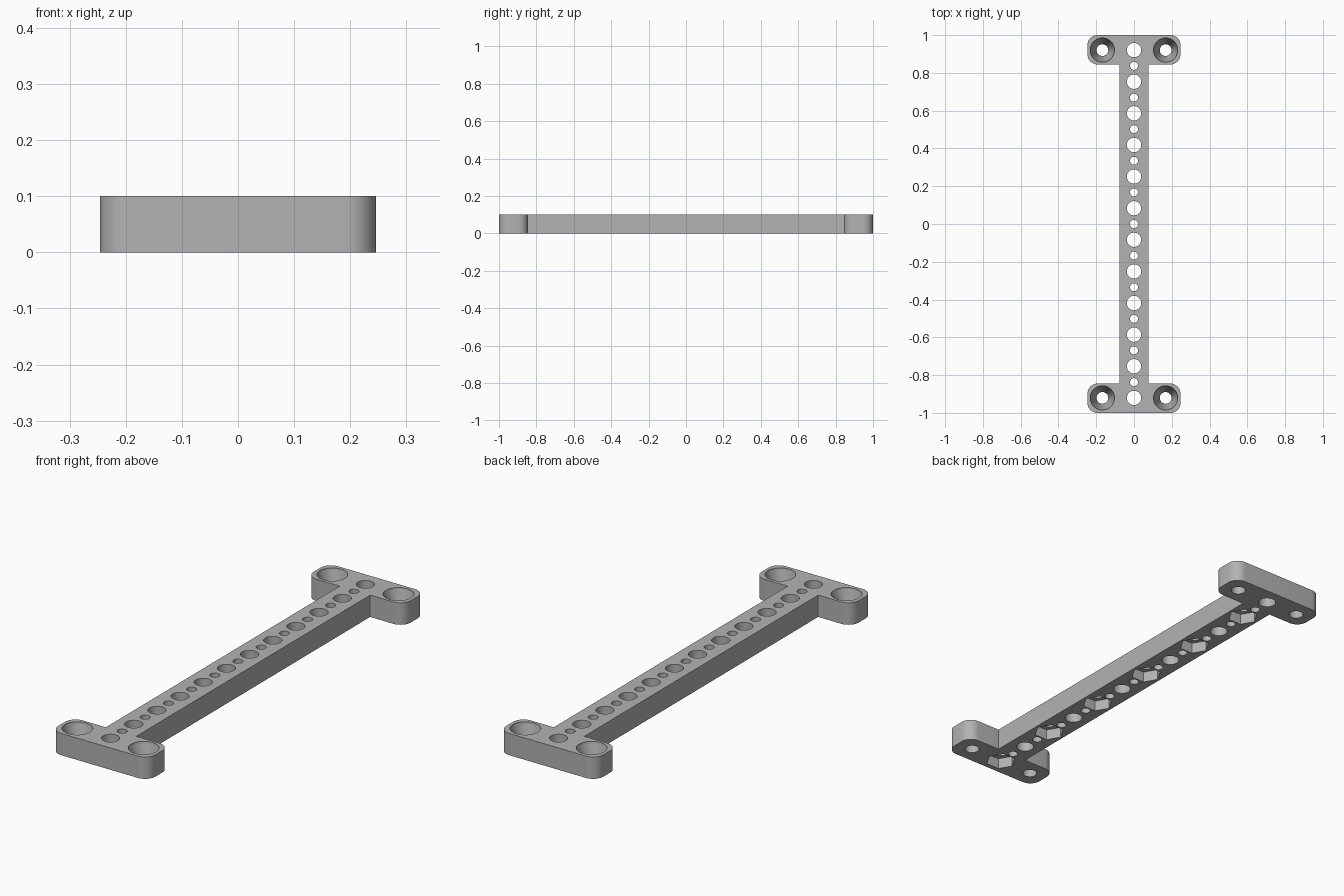
import bpy, bmesh
from math import pi, cos, sin

cube = bpy.data.objects.get("Cube")
if cube:
    bpy.data.objects.remove(cube)

HEIGHT = 0.1
PITCH = 0.1674
END = 5.5 * PITCH          # y of the last large hole
BAR, WING, INNER, ROUND = 0.077, 0.246, 0.845, 0.052

grey = bpy.data.materials.new("plain grey")
grey.use_nodes = True
grey.diffuse_color = (0.45, 0.45, 0.45, 1)
grey.node_tree.nodes["Principled BSDF"].inputs["Base Color"].default_value = grey.diffuse_color


def make_object(name, bm):
    bmesh.ops.recalc_face_normals(bm, faces=bm.faces)
    mesh = bpy.data.meshes.new(name)
    bm.to_mesh(mesh)
    bm.free()
    mesh.materials.append(grey)
    obj = bpy.data.objects.new(name, mesh)
    bpy.context.collection.objects.link(obj)
    return obj


def corner(cx, cy, start, steps=10):
    """Quarter-circle points around a corner centre."""
    angles = [start + pi / 2 * i / steps for i in range(steps + 1)]
    return [(cx + ROUND * cos(a), cy + ROUND * sin(a)) for a in angles]


def loft(bm, rings):
    """Closed solid through equal-length rings of (x, y, z)."""
    loops = [[bm.verts.new(p) for p in ring] for ring in rings]
    for low, high in zip(loops, loops[1:]):
        for i in range(len(low)):
            j = (i + 1) % len(low)
            bm.faces.new((low[i], low[j], high[j], high[i]))
    bm.faces.new(loops[0][::-1])
    bm.faces.new(loops[-1])


def bore(bm, x, y, profile, sides=40, turn=0):
    """Turned cutter from (radius, z) pairs."""
    angles = [turn + 2 * pi * i / sides for i in range(sides)]
    loft(bm, [[(x + r * cos(a), y + r * sin(a), z) for a in angles]
              for r, z in profile])


# I-shaped body: right half of the outline, then turned half a revolution
half = [(BAR, -INNER), (BAR, INNER)]
half += corner(WING - ROUND, INNER + ROUND, -pi / 2)
half += corner(WING - ROUND, 1 - ROUND, 0)
mirror_half = [(-x, y) for x, y in half[1:]][::-1]
top = half[1:] + mirror_half
outline = top + [(-x, -y) for x, y in top]
body = bpy.context.collection
bm = bmesh.new()
loft(bm, [[(x, y, z) for x, y in outline] for z in (0, HEIGHT)])
body = make_object("mounting_bar", bm)

# Round holes: alternating large and small along the bar
holes = bmesh.new()
through = (-0.05, HEIGHT + 0.05)
for i in range(23):
    radius = 0.021 if i % 2 else 0.038
    bore(holes, 0, -END + i * PITCH / 2, [(radius, z) for z in through])

# Countersunk screw holes in the wings
for x in (-PITCH, PITCH):
    for y in (-END, END):
        bore(holes, x, y, [(0.031, -0.05), (0.031, 0.03), (0.064, 0.09), (0.064, 0.15)])

# Hexagonal nut pockets under every second large hole
pockets = bmesh.new()
for i in range(0, 12, 2):
    bore(pockets, 0, -END + i * PITCH, [(0.066, -0.05), (0.066, 0.05)], sides=6)

for name, cutter_mesh in (("hole_cutter", holes), ("nut_pocket_cutter", pockets)):
    cutter = make_object(name, cutter_mesh)
    cutter.hide_render = True
    cut = body.modifiers.new(name, 'BOOLEAN')
    cut.operation = 'DIFFERENCE'
    cut.solver = 'EXACT'
    cut.object = cutter
    bpy.context.view_layer.objects.active = body
    bpy.ops.object.select_all(action='DESELECT')
    body.select_set(True)
    bpy.ops.object.modifier_apply(modifier=name)
    bpy.data.objects.remove(cutter)

bpy.ops.object.shade_smooth_by_angle(angle=pi / 6)
